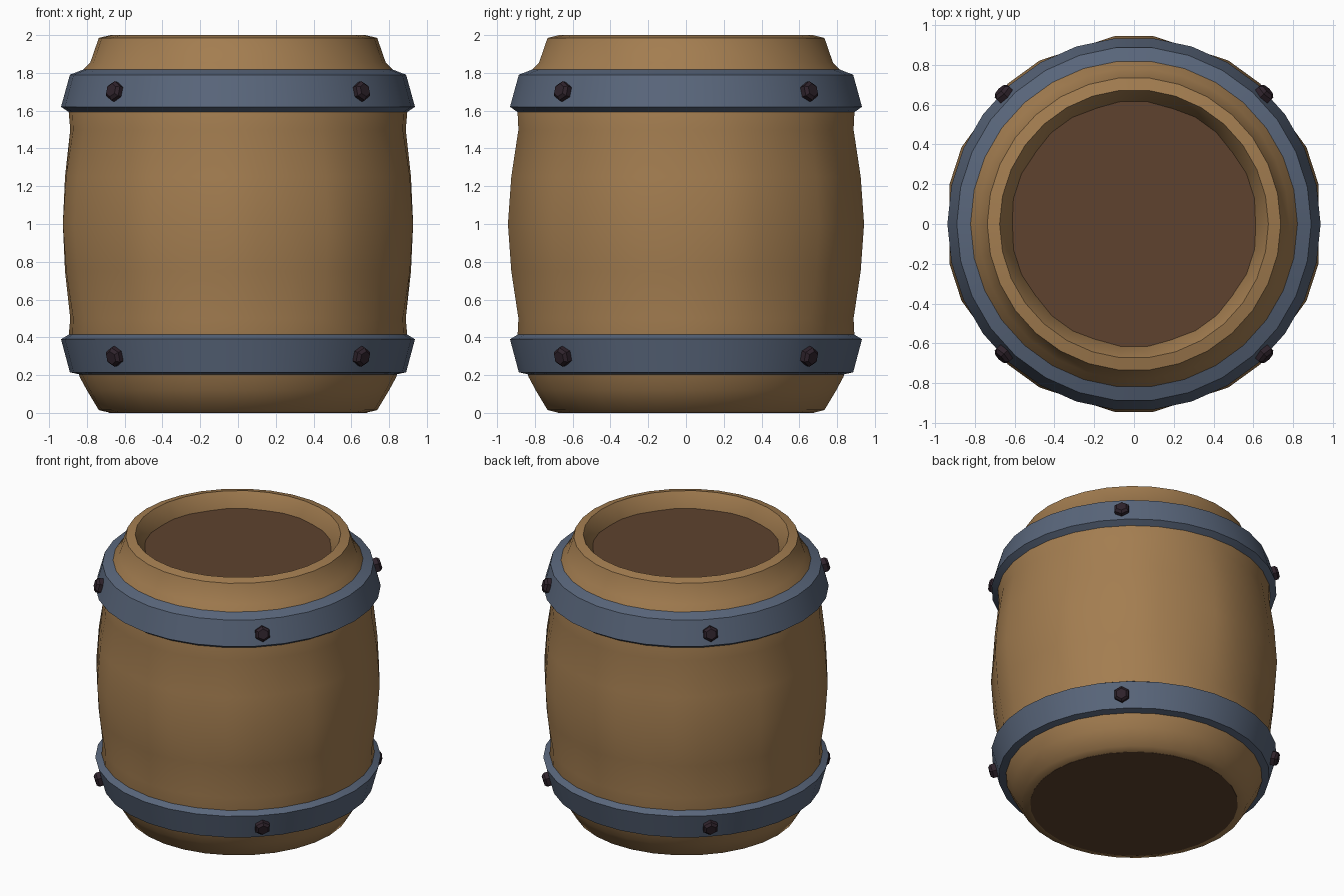
import bpy, bmesh, math
from mathutils import Vector, Matrix

if "Cube" in bpy.data.objects:
    bpy.data.objects.remove(bpy.data.objects["Cube"])


def material(name, r, g, b):
    m = bpy.data.materials.new(name)
    lin = [((c / 255 + 0.055) / 1.055) ** 2.4 for c in (r, g, b)]
    m.diffuse_color = (*lin, 1)
    m.use_nodes = True
    m.node_tree.nodes["Principled BSDF"].inputs["Base Color"].default_value = m.diffuse_color
    return m


WOOD = material("oak wood", 163, 125, 80)
LID = material("dark brown wood", 94, 66, 46)
STEEL = material("blue grey steel", 89, 102, 123)
IRON = material("dark iron", 46, 34, 43)

# Corner angles in degrees: a regular 30-gon, and ten flat staves sharing its corners
REGULAR = [12 * i for i in range(30)]
STAVES = [a for a in REGULAR if a % 36]


def outline(corners, a):
    """Radius at angle a of the unit polygon with these corner angles."""
    for c0, c1 in zip(corners, corners[1:] + [corners[0] + 360]):
        for b in (a, a + 360):
            if c0 <= b <= c1:
                return (math.cos(math.radians((c1 - c0) / 2))
                        / math.cos(math.radians(b - (c0 + c1) / 2)))


def finish(bm, name, mat, smooth=30):
    bmesh.ops.recalc_face_normals(bm, faces=bm.faces)
    me = bpy.data.meshes.new(name)
    bm.to_mesh(me)
    bm.free()
    me.materials.append(mat)
    ob = bpy.data.objects.new(name, me)
    bpy.context.collection.objects.link(ob)
    if smooth:
        bpy.context.view_layer.objects.active = ob
        ob.select_set(True)
        bpy.ops.object.shade_smooth_by_angle(angle=math.radians(smooth))
        ob.select_set(False)
    return ob


def lathe(name, profile, mat, closed=False, caps=False, smooth=30):
    """Sweep (r, z, stave weight) rings around the z axis."""
    bm = bmesh.new()
    rings = []
    for r, z, w in profile:
        ring = []
        for a in REGULAR:
            k = r * (w * outline(STAVES, a) + 1 - w)
            t = math.radians(a)
            ring.append(bm.verts.new((k * math.cos(t), k * math.sin(t), z)))
        rings.append(ring)
    n = len(REGULAR)
    pairs = list(zip(rings, rings[1:]))
    if closed:
        pairs.append((rings[-1], rings[0]))
    for lo, hi in pairs:
        for i in range(n):
            j = (i + 1) % n
            bm.faces.new((lo[i], lo[j], hi[j], hi[i]))
    if caps:
        bm.faces.new(rings[0])
        bm.faces.new(rings[-1])
    return finish(bm, name, mat, smooth)


# Barrel shell: round rims, staves swelling toward the middle
belly = [(0.897, 0.60, 0), (0.892, 0.5, 0.2), (0.93, 0.25, 0.7)]
top_rim = [(0.612, 1.885, 0.6), (0.675, 2.0, 0), (0.737, 1.985, 0), (0.782, 1.855, 0),
           (0.838, 1.80, 0)]
bottom_rim = [(0.838, 0.19, 0), (0.80, 0.12, 0), (0.737, 0.015, 0), (0.675, 0.0, 0),
              (0.612, 0.115, 0.6)]
wall = top_rim + [(r, 1 + h, w) for r, h, w in belly] + [(0.948, 1.0, 1)]
wall += [(r, 1 - h, w) for r, h, w in reversed(belly)] + bottom_rim
lathe("barrel_wall", wall, WOOD, closed=True, smooth=51)

# Lid sunk into the top, base nearly flush with the bottom rim
lathe("top_lid", [(0.625, 1.87, 0), (0.625, 1.897, 0)], LID, caps=True)
lathe("bottom_base", [(0.682, 0.0, 0), (0.682, 0.008, 0), (0.64, 0.04, 0)], LID,
      caps=True)


def bolt(name, angle, z, tilt):
    """Six sided bolt head with a chamfered crown, pointing out of the hoop."""
    bm = bmesh.new()
    for r1, r2, x0, x1 in ((0.053, 0.053, -0.03, 0.02), (0.053, 0.036, 0.02, 0.036)):
        bmesh.ops.create_cone(bm, cap_ends=True, segments=6, radius1=r1, radius2=r2,
                              depth=x1 - x0,
                              matrix=Matrix.Translation((0, 0, (x0 + x1) / 2)))
    out = Vector((math.cos(angle) * math.cos(tilt), math.sin(angle) * math.cos(tilt),
                  math.sin(tilt)))
    turn = out.to_track_quat('Z', 'Y').to_matrix().to_4x4()
    place = Matrix.Translation((0.917 * math.cos(angle), 0.917 * math.sin(angle), z))
    bmesh.ops.transform(bm, matrix=place @ turn, verts=bm.verts)
    finish(bm, name, IRON, smooth=0)


# Hoops with four bolts each, mirrored top and bottom
hoop = [(0.80, 0.825), (0.89, 0.79), (0.937, 0.62), (0.895, 0.592), (0.80, 0.592)]
low_hoop = [(0.80, 0.805), (0.89, 0.785), (0.937, 0.61), (0.895, 0.585), (0.80, 0.585)]
for side, s, shape in (("upper", 1, hoop), ("lower", -1, low_hoop)):
    lathe(side + "_hoop", [(r, 1 + s * h, 0) for r, h in shape], STEEL,
          closed=True, smooth=25)
    for k in range(4):
        bolt(f"{side}_bolt_{k + 1}", math.radians(45 + 90 * k), 1 + s * 0.7,
             s * math.radians(15))
